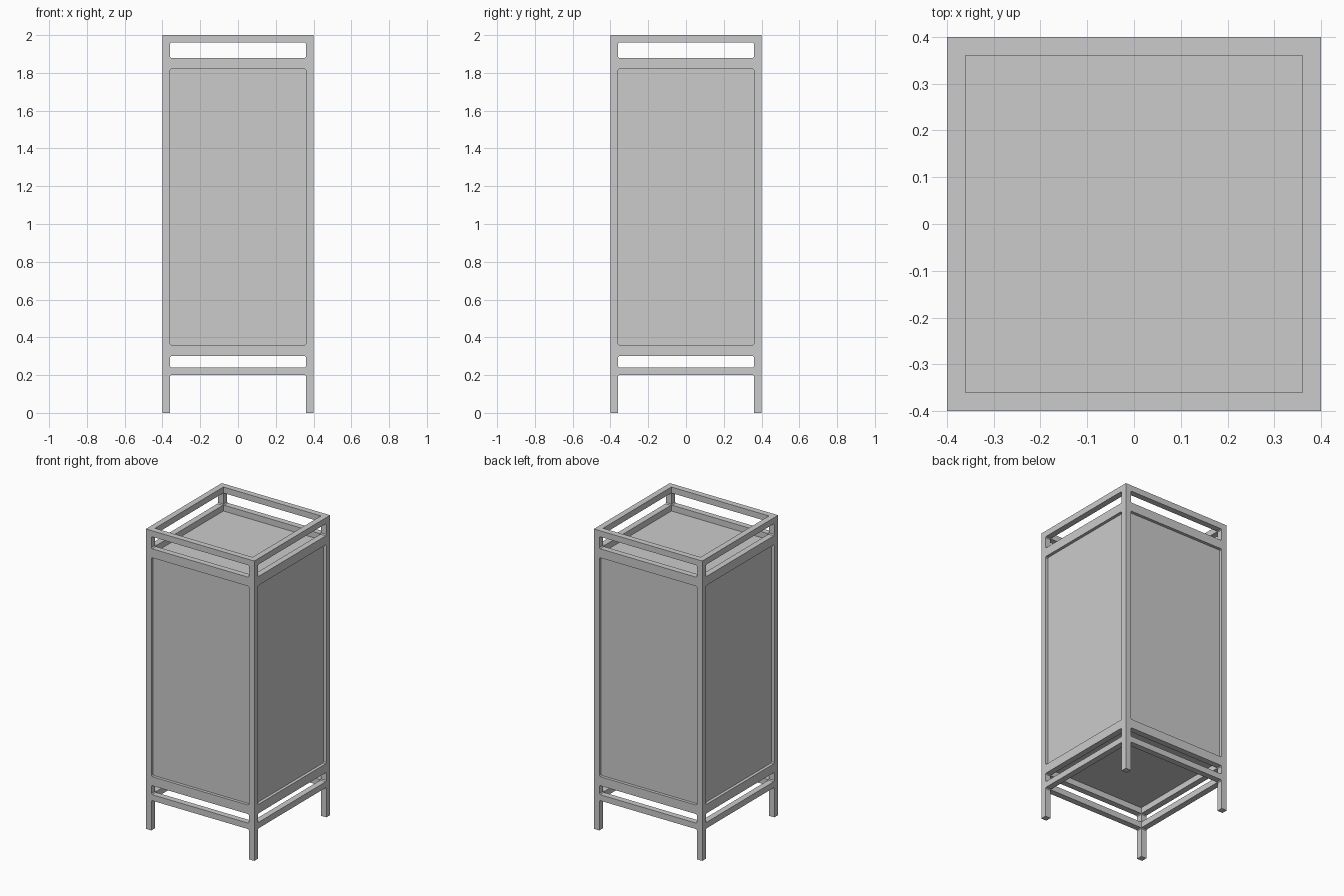
import bpy, bmesh
from math import pi
from mathutils import Matrix

if "Cube" in bpy.data.objects:
    bpy.data.objects.remove(bpy.data.objects["Cube"])

HALF, BAR = 0.40, 0.04          # outer half width, bar thickness
INNER = HALF - BAR
FILLET = 0.006                  # tiny corner webs where rails meet posts
RAILS = [(0.20, 0.24), (0.30, 0.36), (1.82, 1.88), (1.96, 2.0)]


def add_box(bm, x0, x1, y0, y1, z0, z1):
    m = Matrix.Translation(((x0 + x1) / 2, (y0 + y1) / 2, (z0 + z1) / 2))
    m = m @ Matrix.Diagonal((x1 - x0, y1 - y0, z1 - z0, 1))
    bmesh.ops.create_cube(bm, size=1, matrix=m)


def add_web(bm, sx, z, dz):
    # small triangular prism in an opening corner
    pts = [(sx * INNER, z), (sx * (INNER - FILLET), z), (sx * INNER, z + dz * FILLET)]
    a = [bm.verts.new((x, -HALF, h)) for x, h in pts]
    b = [bm.verts.new((x, -INNER, h)) for x, h in pts]
    bm.faces.new(a)
    bm.faces.new(b[::-1])
    for i in range(3):
        j = (i + 1) % 3
        bm.faces.new((a[j], a[i], b[i], b[j]))


def finish(bm, name, turn=0):
    bmesh.ops.recalc_face_normals(bm, faces=bm.faces[:])
    bm.transform(Matrix.Rotation(turn, 4, 'Z'))
    mesh = bpy.data.meshes.new(name)
    bm.to_mesh(mesh)
    bm.free()
    bpy.context.collection.objects.link(bpy.data.objects.new(name, mesh))


for i, side in enumerate(("front", "right", "back", "left")):
    # corner post
    bm = bmesh.new()
    add_box(bm, INNER, HALF, -HALF, -INNER, 0, 2)
    finish(bm, side + "_corner_post", i * pi / 2)

    # four rails of one side, with corner webs
    bm = bmesh.new()
    for z0, z1 in RAILS:
        add_box(bm, -INNER, INNER, -HALF, -INNER, z0, z1)
        for sx in (-1, 1):
            add_web(bm, sx, z0, -1)
            if z1 < 2:
                add_web(bm, sx, z1, 1)
    finish(bm, side + "_rails", i * pi / 2)

# enclosed cabinet body, set back inside the frame
bm = bmesh.new()
add_box(bm, -0.38, 0.38, -0.38, 0.38, 0.34, 1.84)
finish(bm, "cabinet_body")
